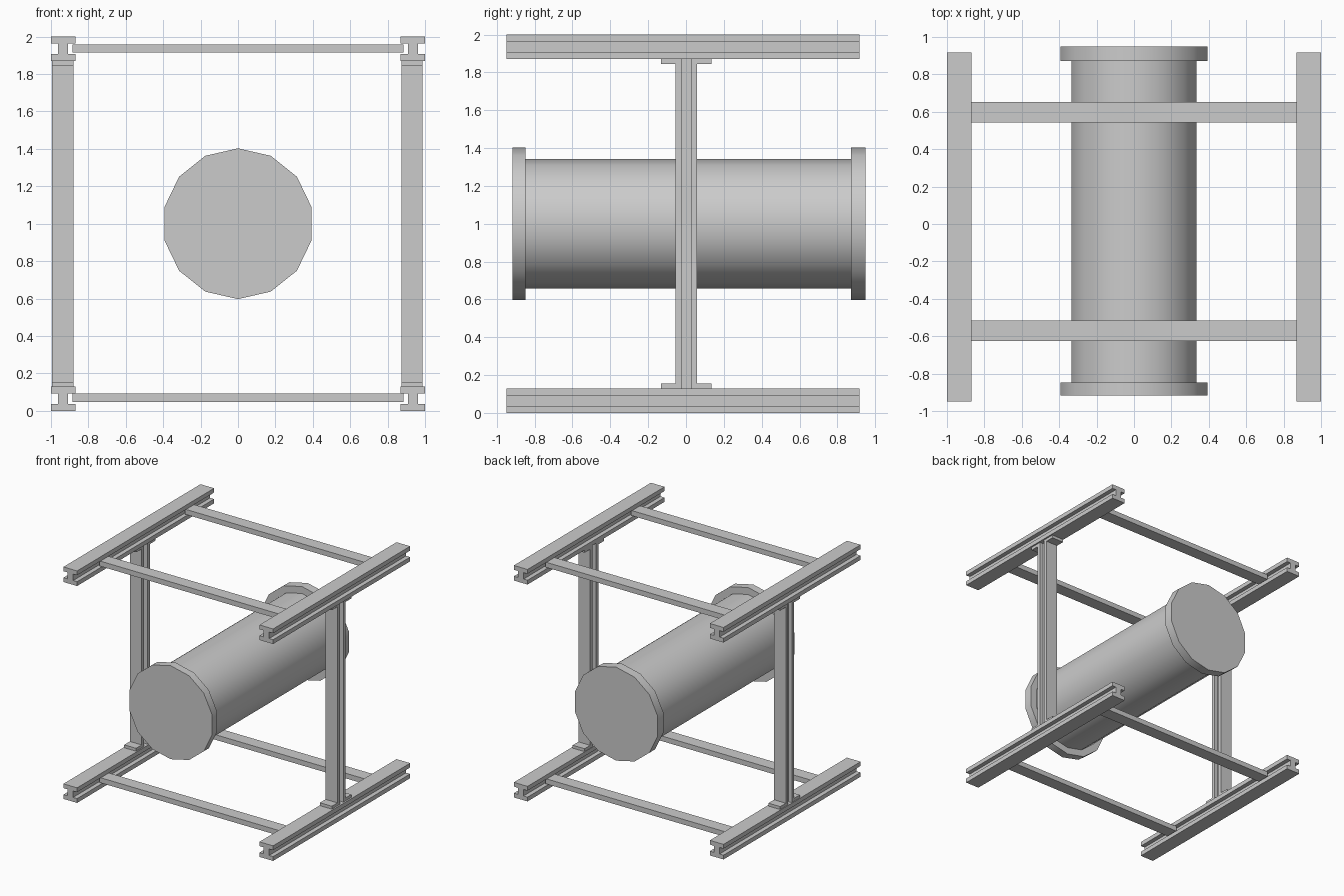
import bpy, math
from mathutils import Matrix, Vector

if "Cube" in bpy.data.objects:
    bpy.data.objects.remove(bpy.data.objects["Cube"])


def mesh_object(name, verts, faces):
    me = bpy.data.meshes.new(name)
    me.from_pydata(verts, [], faces)
    me.update()
    ob = bpy.data.objects.new(name, me)
    bpy.context.collection.objects.link(ob)
    return ob


def box(name, x0, x1, y0, y1, z0, z1):
    bpy.ops.mesh.primitive_cube_add(size=1, location=((x0 + x1) / 2, (y0 + y1) / 2, (z0 + z1) / 2))
    ob = bpy.context.object
    ob.name = name
    ob.scale = (x1 - x0, y1 - y0, z1 - z0)
    return ob


def h_beam(name, size, origin, u, v, axis, length):
    """H profile: flanges span u, are stacked along v, extruded along axis."""
    o, f, w = size / 2, size * 0.215, size * 0.21
    quarter = [(o, o), (o, f), (w, f)]
    half = quarter + [(a, -b) for a, b in reversed(quarter)]
    prof = half + [(-a, -b) for a, b in half]
    u, v, axis, origin = map(Vector, (u, v, axis, origin))
    n = len(prof)
    verts = [origin + u * a + v * b + axis * t for t in (0, length) for a, b in prof]
    faces = [(i, (i + 1) % n, (i + 1) % n + n, i + n) for i in range(n)]
    # cap split into the two flanges and the web
    for k in (0, n):
        faces += [(k, k + 1, k + 2, k + 9, k + 10, k + 11),
                  (k + 3, k + 4, k + 5, k + 6, k + 7, k + 8),
                  (k + 2, k + 3, k + 8, k + 9)]
    ob = mesh_object(name, verts, faces)
    import bmesh
    bm = bmesh.new()
    bm.from_mesh(ob.data)
    bmesh.ops.recalc_face_normals(bm, faces=bm.faces)
    bm.to_mesh(ob.data)
    bm.free()
    return ob


def drum(name, radius, y0, y1):
    """14-sided cylinder along y with a corner pointing straight up."""
    bpy.ops.mesh.primitive_cylinder_add(vertices=14, radius=radius, depth=y1 - y0)
    ob = bpy.context.object
    ob.name = name
    ob.data.transform(Matrix.Rotation(math.pi / 2, 4, 'X'))
    ob.location = (0, (y0 + y1) / 2, 1.0)
    bpy.ops.object.shade_smooth_by_angle(angle=math.radians(30))


# central tank with end flanges
drum("tank_body", 0.343, -0.86, 0.88)
drum("front_flange", 0.403, -0.917, -0.848)
drum("back_flange", 0.403, 0.871, 0.95)

for side, sx, px in (("left", -1, -0.937), ("right", 1, 0.93)):
    # long rails, top and bottom
    for level, z in (("bottom", 0.065), ("top", 1.935)):
        h_beam(f"{side}_{level}_rail", 0.13, (sx * 0.935, -0.95, z),
               (1, 0, 0), (0, 0, 1), (0, 1, 0), 1.867)
    # upright post with mounting tabs at both ends
    h_beam(f"{side}_post", 0.113, (px, 0.002, 0.13),
           (1, 0, 0), (0, 1, 0), (0, 0, 1), 1.74)
    for level, z in (("bottom", 0.13), ("top", 1.845)):
        box(f"{side}_{level}_front_tab", px - 0.0565, px + 0.0565, -0.131, -0.054, z, z + 0.025)
        box(f"{side}_{level}_back_tab", px - 0.0565, px + 0.0565, 0.058, 0.135, z, z + 0.025)

# cross bars seated in the rail grooves
for level, z in (("bottom", 0.07), ("top", 1.937)):
    for end, y in (("front", -0.57), ("back", 0.597)):
        box(f"{level}_{end}_cross_bar", -0.885, 0.885, y - 0.055, y + 0.055, z - 0.022, z + 0.022)
